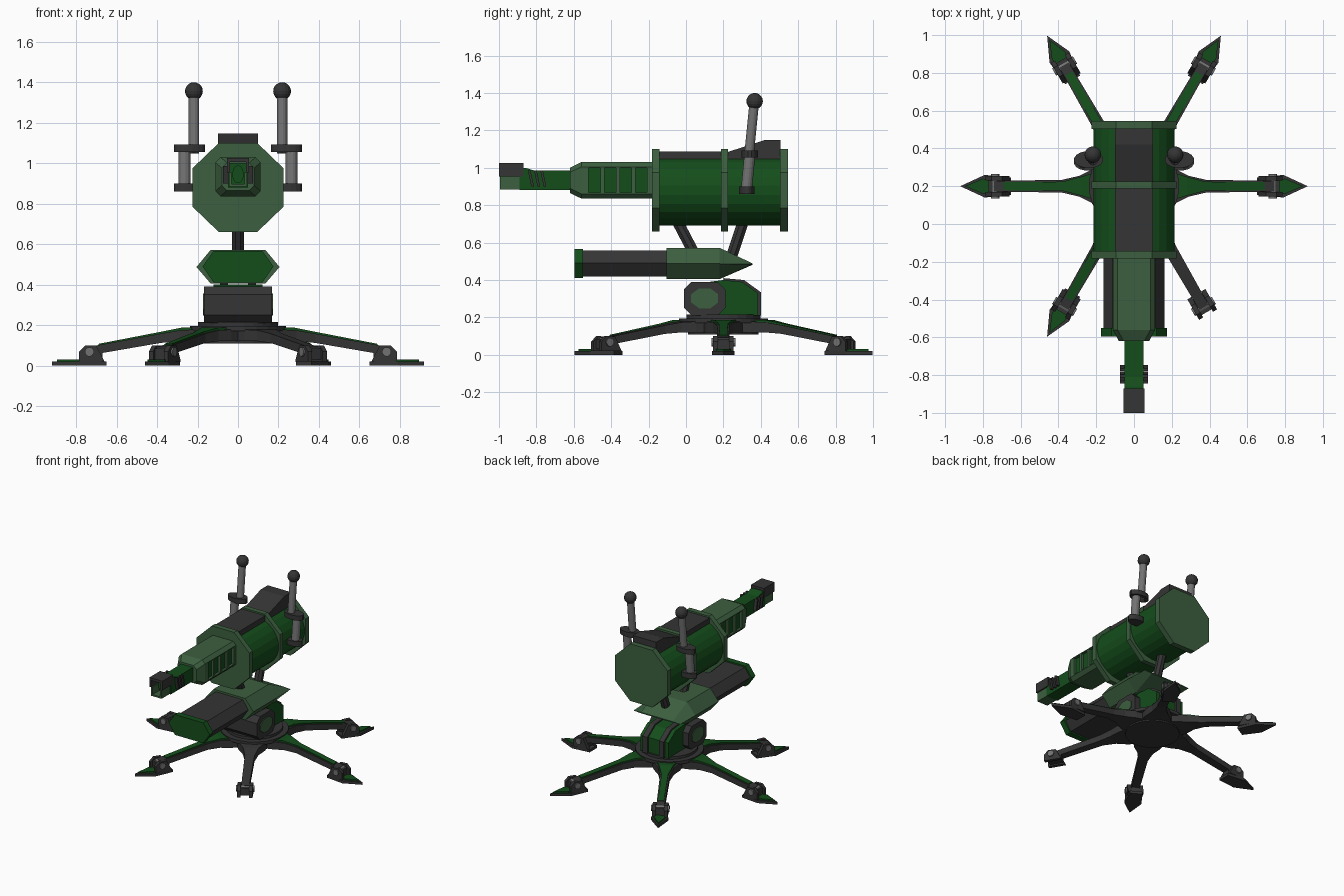
import bpy, bmesh
from math import sin, cos, pi, radians
from mathutils import Matrix, Vector

if "Cube" in bpy.data.objects:
    bpy.data.objects.remove(bpy.data.objects["Cube"])


def material(name, rgb):
    m = bpy.data.materials.new(name)
    m.diffuse_color = (*rgb, 1)
    m.use_nodes = True
    m.node_tree.nodes["Principled BSDF"].inputs["Base Color"].default_value = m.diffuse_color
    return m


DARK = material("dark_metal", (0.035, 0.035, 0.035))
GREEN = material("deep_green", (0.007, 0.075, 0.011))
LIGHT = material("pale_green", (0.045, 0.115, 0.05))
GREY = material("steel", (0.17, 0.17, 0.17))


def loft(name, rings, mat, matrix=None):
    """Skin a closed solid through rings of equal point count."""
    bm = bmesh.new()
    vs = [[bm.verts.new(p) for p in ring] for ring in rings]
    n = len(vs[0])
    for a, b in zip(vs, vs[1:]):
        for i in range(n):
            bm.faces.new((a[i], a[(i + 1) % n], b[(i + 1) % n], b[i]))
    bm.faces.new(vs[0])
    bm.faces.new(vs[-1])
    bmesh.ops.recalc_face_normals(bm, faces=bm.faces)
    me = bpy.data.meshes.new(name)
    bm.to_mesh(me)
    bm.free()
    me.materials.append(mat)
    ob = bpy.data.objects.new(name, me)
    bpy.context.collection.objects.link(ob)
    if matrix:
        ob.matrix_world = matrix
    return ob


def prism(name, axis, pts, lo, hi, mat, matrix=None):
    put = {'x': lambda t, a, b: (t, a, b), 'y': lambda t, a, b: (a, t, b),
           'z': lambda t, a, b: (a, b, t)}[axis]
    return loft(name, [[put(t, *p) for p in pts] for t in (lo, hi)], mat, matrix)


def box(name, x0, x1, y0, y1, z0, z1, mat, matrix=None):
    return prism(name, 'z', [(x0, y0), (x1, y0), (x1, y1), (x0, y1)], z0, z1, mat, matrix)


def leg_beam(name, secs, mat, matrix):
    """Rectangular beam from (radius, half width, low z, high z) sections."""
    return loft(name, [[(r, -w, a), (r, w, a), (r, w, b), (r, -w, b)] for r, w, a, b in secs], mat, matrix)


def oval(rx, ry, n, cx=0, cy=0):
    return [(cx + rx * cos(2 * pi * (i + .5) / n), cy + ry * sin(2 * pi * (i + .5) / n)) for i in range(n)]


def chamfer(hx, hz, cx, cz, zc):
    """Eight-sided section: half sizes, corner cuts, centre height."""
    q = [(hx, hz - cz), (hx - cx, hz), (cx - hx, hz), (-hx, hz - cz)]
    return [(x, zc + z) for x, z in q] + [(-x, zc - z) for x, z in q]


def rod(name, p, q, r, mat, n=16):
    p, q = Vector(p), Vector(q)
    rot = (q - p).to_track_quat('Z', 'Y').to_matrix().to_4x4()
    return prism(name, 'z', oval(r, r, n), 0, (q - p).length, mat, Matrix.Translation(p) @ rot)


HUB = 0.2

# Base discs
prism("hub_underside", 'z', oval(.19, .19, 24, 0, HUB), .11, .18, DARK)
prism("hub_disc", 'z', oval(.24, .24, 24, 0, HUB), .17, .195, DARK)
prism("hub_top", 'z', oval(.2, .2, 24, 0, HUB), .19, .215, DARK)

# Six legs; the front right one has no foot and no green cover
for k in range(6):
    M = Matrix.Translation((0, HUB, 0)) @ Matrix.Rotation(radians(60 * k), 4, 'Z')
    leg_beam("leg_%d" % k, [(.12, .12, .12, .178), (.22, .09, .12, .178), (.29, .055, .12, .174),
                            (.38, .034, .112, .158), (.74, .028, .05, .092)], DARK, M)
    box("ankle_block_%d" % k, .67, .77, -.03, .03, .03, .085, DARK, M)
    prism("ankle_pin_%d" % k, 'y', oval(.023, .023, 12, .735, .068), -.064, .064, GREY, M)
    for s in (-1, 1):
        prism("ankle_cheek_%d" % k, 'y',
              [(.66, .02), (.70, .098), (.755, .1), (.785, .07), (.785, .02)], s * .03, s * .055, DARK, M)
    if k == 5:
        continue
    leg_beam("leg_cover_%d" % k, [(.2, .075, .17, .187), (.28, .05, .17, .187),
                                  (.38, .024, .15, .167), (.69, .021, .09, .107)], GREEN, M)
    prism("foot_plate_%d" % k, 'z', [(.65, -.045), (.79, -.06), (.92, 0), (.79, .06), (.65, .045)],
          0, .02, DARK, M)
    prism("foot_cover_%d" % k, 'z', [(.77, -.036), (.8, -.04), (.895, 0), (.8, .04), (.77, .036)],
          .015, .03, GREEN, M)

# Swivel housing with side drums and rear fins
prism("swivel_core", 'x', [(.05, .21), (.05, .38), (.2, .4), (.3, .39), (.385, .33), (.385, .21)], -.12, .12, GREEN)
drum = [(-.01, .25), (.03, .21), (.17, .21), (.21, .25), (.21, .35), (.17, .39), (.03, .39), (-.01, .35)]
prism("swivel_drum", 'x', drum, -.168, .168, DARK)
for s in (-1, 1):
    prism("drum_cap", 'x', oval(.078, .058, 8, .1, .302), s * .16, s * .174, LIGHT)
    prism("rear_fin", 'x', [(.2, .21), (.2, .41), (.31, .4), (.4, .335), (.4, .21)], s * .05, s * .09, DARK)


# Lower magazine
def hexa(w, tw, zm, z0, z1):
    return [(w, zm), (tw, z1), (-tw, z1), (-w, zm), (-tw, z0), (tw, z0)]


prism("magazine_cap", 'y', hexa(.175, .12, .49, .41, .567), -.595, -.55, GREEN)
prism("magazine_tube", 'y', hexa(.162, .115, .49, .42, .557), -.56, -.09, DARK)
loft("magazine_shroud", [[(x, y, z) for x, z in hexa(*h)] for y, h in (
    (-.105, (.205, .135, .487, .405, .572)), (.18, (.205, .135, .487, .405, .572)),
    (.355, (.2, .135, .485, .481, .489)))], LIGHT)

# Struts that carry the main body
rod("front_strut", (0, .05, .53), (0, -.06, .74), .032, DARK, 8)
rod("rear_strut", (0, .235, .5), (0, .315, .74), .032, DARK, 8)

# Main body: barrel, three octagonal bands and top spine
prism("main_barrel", 'y', oval(.217, .19, 24, 0, .88), -.17, .52, GREEN)
for nm, y0, y1 in (("front_band", -.183, -.143), ("middle_band", .187, .225), ("rear_band", .502, .545)):
    prism(nm, 'y', chamfer(.225, .22, .13, .125, .88), y0, y1, LIGHT)
prism("top_spine", 'x', [(-.145, 1.03), (-.145, 1.088), (.187, 1.088), (.187, 1.03)], -.1, .1, DARK)
prism("rear_hump", 'x', [(.225, 1.03), (.225, 1.085), (.42, 1.148), (.505, 1.148), (.505, 1.03)], -.1, .1, DARK)

# Forward receiver with four slots per side
receiver = loft("receiver", [[(x, y, z) for x, z in chamfer(hx, hz, .025, .025, .933)]
                             for y, hx, hz in ((-.62, .08, .068), (-.56, .112, .097), (-.17, .112, .097))], LIGHT)
for i in range(4):
    y = -.52 + i * .083
    cut = box("slot_cutter", -.3, .3, y, y + .062, .868, 1.0, GREEN)
    mod = receiver.modifiers.new("slot", 'BOOLEAN')
    mod.object, mod.operation, mod.solver = cut, 'DIFFERENCE', 'EXACT'
    cut.hide_render = True
    cut.hide_set(True)
box("receiver_core", -.093, .093, -.54, -.19, .862, 1.006, GREEN)

# Muzzle with slanted side ribs and a hooded tip
prism("muzzle_barrel", 'x', [(-.6, .88), (-.6, .985), (-.81, .985), (-.86, 1.0), (-.89, 1.0), (-.89, .88)],
      -.05, .05, GREEN)
for s in (-1, 1):
    for i in range(3):
        y = -.845 + i * .033
        prism("muzzle_rib", 'x', [(y, .985), (y + .014, .985), (y + .032, .9), (y + .018, .9)],
              s * .045, s * .073, DARK)
    box("hood_side", s * .04, s * .055, -1, -.87, .953, 1.022, DARK)
    box("jaw_side", s * .032, s * .045, -.995, -.88, .892, .955, LIGHT)
box("hood_roof", -.055, .055, -1, -.87, 1.005, 1.025, DARK)
box("jaw_floor", -.045, .045, -.995, -.88, .885, .897, LIGHT)
prism("bore", 'y', oval(.028, .045, 12, 0, .945), -.93, -.87, GREEN)

# Twin control levers
for s in (-1, 1):
    rod("lever_sleeve", (s * .265, .322, .87), (s * .265, .342, 1.08), .03, GREY)
    rod("lever_rod", (s * .218, .335, 1.05), (s * .218, .365, 1.35), .026, GREY)
    prism("lever_upper_collar", 'z', oval(.078, .045, 16, s * .24, .341), 1.055, 1.092, DARK)
    prism("lever_lower_collar", 'z', oval(.07, .042, 16, s * .248, .325), .86, .9, DARK)
    bpy.ops.mesh.primitive_uv_sphere_add(segments=16, ring_count=10, radius=.044, location=(s * .218, .367, 1.356))
    ball = bpy.context.object
    ball.name = "lever_ball"
    ball.data.materials.append(DARK)
